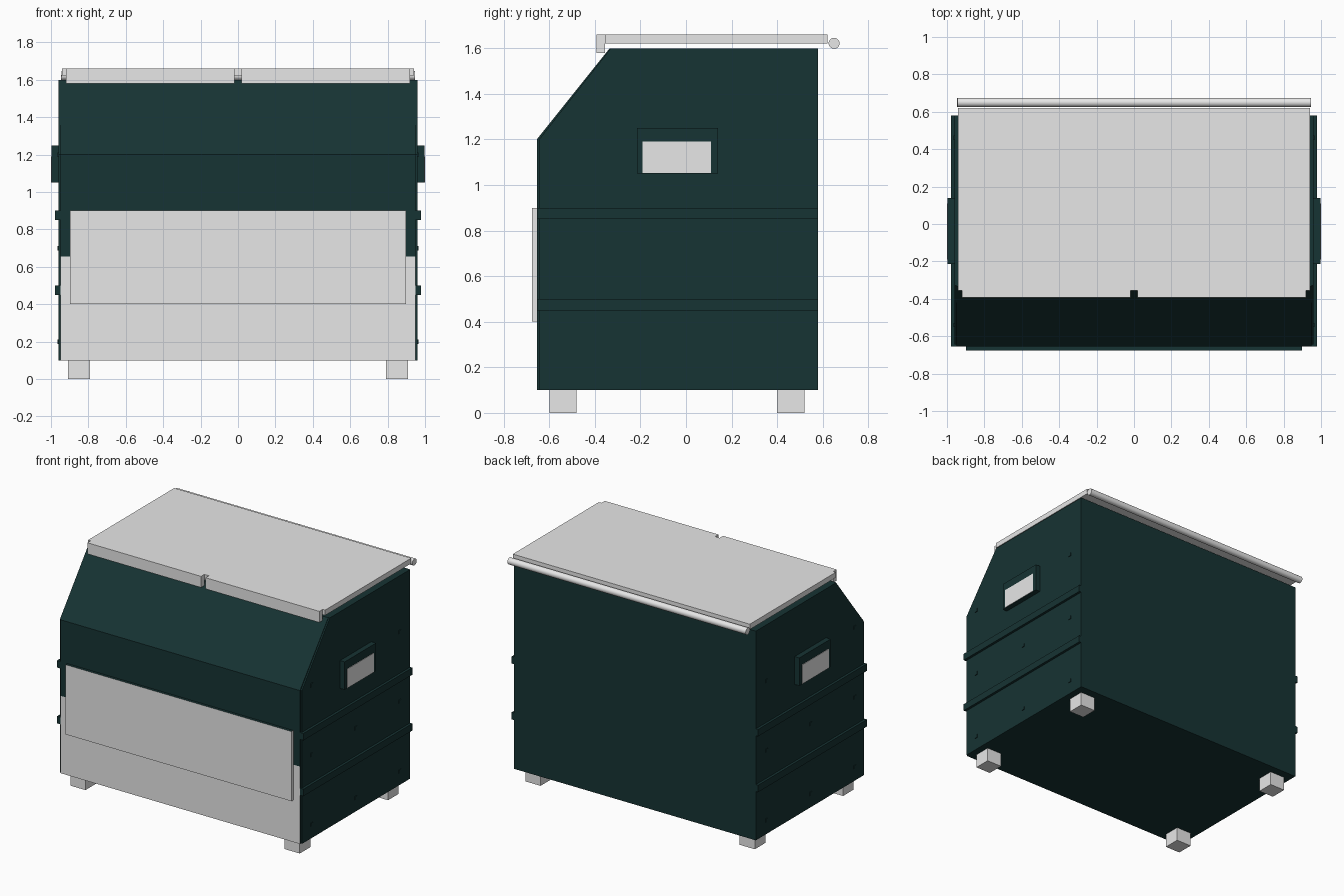
import bpy
import bmesh
from mathutils import Vector

old = bpy.data.objects.get("Cube")
if old:
    bpy.data.objects.remove(old, do_unlink=True)


def material(name, color):
    m = bpy.data.materials.new(name)
    m.use_nodes = True
    m.diffuse_color = color
    m.node_tree.nodes["Principled BSDF"].inputs["Base Color"].default_value = color
    return m


GREEN = material("dark green paint", (0.008, 0.033, 0.033, 1))
GREY = material("light grey", (0.8, 0.8, 0.8, 1))


def finish(name, bm, *mats):
    bmesh.ops.recalc_face_normals(bm, faces=bm.faces)
    mesh = bpy.data.meshes.new(name)
    bm.to_mesh(mesh)
    bm.free()
    for m in mats:
        mesh.materials.append(m)
    ob = bpy.data.objects.new(name, mesh)
    bpy.context.collection.objects.link(ob)
    return ob


def add_box(bm, lo, hi):
    lo, hi = Vector(lo), Vector(hi)
    for v in bmesh.ops.create_cube(bm, size=1)["verts"]:
        v.co = (lo + hi) / 2 + v.co * (hi - lo)


def box(name, mat, lo, hi):
    bm = bmesh.new()
    add_box(bm, lo, hi)
    return finish(name, bm, mat)


def pair(name, mat, lo, hi):
    # The same box on both sides, mirrored in x
    for side, s in (("left", 1), ("right", -1)):
        xs = sorted((s * lo[0], s * hi[0]))
        box(f"{side}_{name}", mat, (xs[0], *lo[1:]), (xs[1], *hi[1:]))


def prism(profile, x0, x1):
    # Side profile in y and z, extruded along x
    bm = bmesh.new()
    face = bm.faces.new([bm.verts.new((x0, y, z)) for y, z in profile])
    ext = bmesh.ops.extrude_face_region(bm, geom=[face])["geom"]
    moved = [g for g in ext if isinstance(g, bmesh.types.BMVert)]
    bmesh.ops.translate(bm, verts=moved, vec=(x1 - x0, 0, 0))
    return bm


# Bin body, with the lower front painted grey
FRONT, BACK = -0.655, 0.58
body = prism([(FRONT, 0.1), (BACK, 0.1), (BACK, 1.6), (-0.335, 1.6),
              (FRONT, 1.2)], -0.95, 0.95)
front = [f for f in body.faces if all(v.co.y < FRONT + 0.001 for v in f.verts)]
bmesh.ops.bisect_plane(body, geom=front + list({e for f in front for e in f.edges})
                       + list({v for f in front for v in f.verts}),
                       plane_co=(0, 0, 0.655), plane_no=(0, 0, 1))
for f in body.faces:
    c = f.calc_center_median()
    if c.y < FRONT + 0.001 and c.z < 0.655:
        f.material_index = 1
finish("bin_body", body, GREEN, GREY)

# Side sheets, slightly inset from the front edge
for side, s in (("left", 1), ("right", -1)):
    sheet = prism([(FRONT + 0.01, 0.1), (BACK, 0.1), (BACK, 1.6), (-0.33, 1.6),
                   (FRONT + 0.01, 1.2)], s * 0.95, s * 0.96)
    finish(f"{side}_side_sheet", sheet, GREEN)

# Horizontal ribs, lift pockets and bolts on the sides
for level, z in (("lower", 0.45), ("upper", 0.85)):
    pair(f"{level}_rib", GREEN, (0.95, FRONT, z), (0.978, BACK, z + 0.05))
pair("lift_pocket", GREEN, (0.95, -0.215, 1.05), (0.997, 0.14, 1.25))
pair("pocket_plate", GREY, (0.99, -0.19, 1.052), (1.0, 0.11, 1.19))
for i, y in enumerate((-0.54, -0.04, 0.46)):
    for j, z in enumerate((0.2, 0.7, 1.2)):
        if (i, j) != (1, 2):
            pair(f"bolt_{i}_{j}", GREEN, (0.955, y - 0.012, z - 0.012),
                 (0.965, y + 0.012, z + 0.012))

# Front panel with a green top edge
panel = bmesh.new()
add_box(panel, (-0.897, -0.675, 0.4), (0.897, FRONT, 0.9))
panel.normal_update()
for f in panel.faces:
    f.material_index = int(f.normal.z < 0.5)
finish("front_panel", panel, GREEN, GREY)

# Lid with two front lips and a hinge rod
box("lid", GREY, (-0.94, -0.355, 1.622), (0.94, 0.62, 1.66))
pair("lid_lip", GREY, (0.018, -0.393, 1.58), (0.92, -0.355, 1.66))
bpy.ops.mesh.primitive_cylinder_add(vertices=32, radius=0.024, depth=1.89,
                                    location=(0, 0.65, 1.622),
                                    rotation=(0, 1.5708, 0))
rod = bpy.context.object
rod.name = "hinge_rod"
rod.data.materials.append(GREY)
bpy.ops.object.shade_smooth_by_angle()

# Feet
for end, y in (("front", -0.6), ("back", 0.4)):
    pair(f"{end}_foot", GREY, (0.79, y, 0), (0.91, y + 0.12, 0.1))
